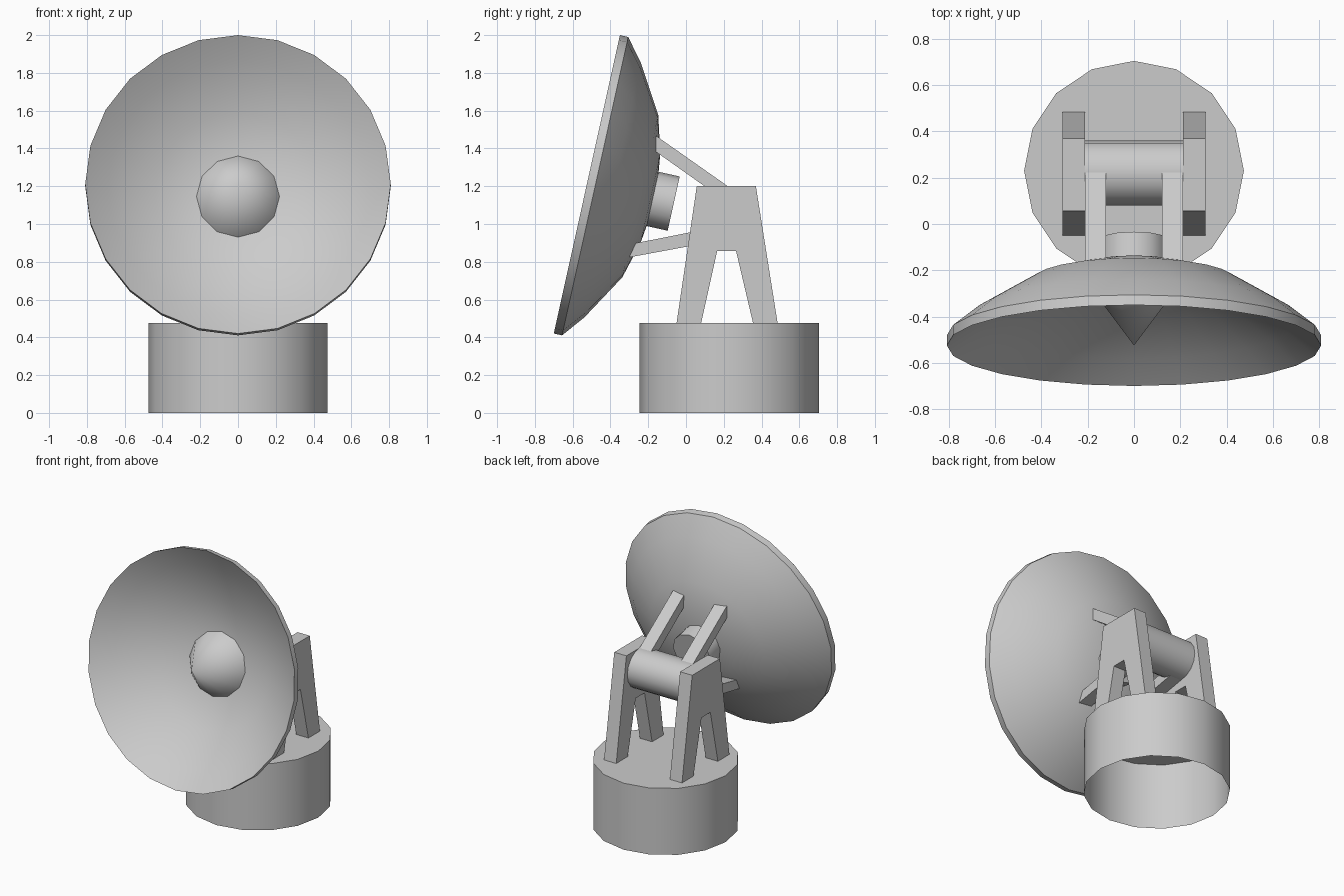
import bpy, bmesh, math
from mathutils import Matrix, Vector

cube = bpy.data.objects.get("Cube")
if cube:
    bpy.data.objects.remove(cube, do_unlink=True)

# One plain grey for the whole model
grey = bpy.data.materials.new("light_grey")
grey.use_nodes = True
COLOUR = (0.6, 0.6, 0.6, 1)
grey.diffuse_color = COLOUR
grey.node_tree.nodes["Principled BSDF"].inputs["Base Color"].default_value = COLOUR


def finish(name, bm, smooth):
    bmesh.ops.recalc_face_normals(bm, faces=bm.faces)
    mesh = bpy.data.meshes.new(name)
    bm.to_mesh(mesh)
    bm.free()
    mesh.materials.append(grey)
    obj = bpy.data.objects.new(name, mesh)
    bpy.context.collection.objects.link(obj)
    if smooth:
        bpy.ops.object.select_all(action='DESELECT')
        obj.select_set(True)
        bpy.context.view_layer.objects.active = obj
        bpy.ops.object.shade_smooth_by_angle(angle=math.radians(35))
    return obj


def lathe(name, profile, sides, matrix):
    """Turn a (radius, height) profile around local z."""
    bm = bmesh.new()
    verts = [bm.verts.new((r, 0, h)) for r, h in profile]
    edges = [bm.edges.new(pair) for pair in zip(verts, verts[1:])]
    bmesh.ops.spin(bm, geom=verts + edges, axis=(0, 0, 1), cent=(0, 0, 0),
                   angle=math.tau, steps=sides, use_merge=True)
    bmesh.ops.remove_doubles(bm, verts=bm.verts, dist=0.0005)
    bm.transform(matrix)
    return finish(name, bm, True)


def plate(name, outline, x0, x1):
    """Extrude a side outline of (y, z) points from x0 to x1."""
    bm = bmesh.new()
    face = bm.faces.new([bm.verts.new((x0, y, z)) for y, z in outline])
    new = bmesh.ops.extrude_face_region(bm, geom=[face])["geom"]
    bmesh.ops.translate(bm, vec=Vector((x1 - x0, 0, 0)),
                        verts=[v for v in new if isinstance(v, bmesh.types.BMVert)])
    return finish(name, bm, False)


# Base drum, open underneath
lathe("base_drum", [(0, 0.475), (0.475, 0.475), (0.475, 0)], 16,
      Matrix.Translation((0, 0.23, 0)))

# Tilted dish frame: local z runs from the rim plane out through the back
tilt = Matrix.Translation((0, -0.525, 1.21)) @ Matrix.Rotation(math.radians(-102.5), 4, 'X')

# Dish shell: inner bowl, rim band, outer bowl
bowl = [(0, 0.33), (0.24, 0.3), (0.44, 0.245), (0.69, 0.095), (0.809, 0)]
shell = bowl + [(r, h + 0.045) for r, h in reversed(bowl)]
lathe("dish", shell, 24, tilt)

# Feed cone in the bowl and hub on the back
lathe("feed_cone", [(0, 0), (0.22, 0.3)], 12, tilt)
lathe("rear_hub", [(0.147, 0.34), (0.147, 0.471), (0, 0.471)], 12, tilt)

# Axle between the legs
lathe("axle", [(0, -0.22), (0.14, -0.22), (0.14, 0.22), (0, 0.22)], 16,
      Matrix.Translation((0, 0.22, 1.06)) @ Matrix.Rotation(math.pi / 2, 4, 'Y'))

# Side outlines for the mirrored supports
leg = [(-0.05, 0.475), (0.057, 1.2), (0.37, 1.2), (0.485, 0.475),
       (0.355, 0.475), (0.265, 0.857), (0.165, 0.857), (0.08, 0.475)]
upper_strut = [(-0.17, 1.475), (0.25, 1.18), (0.19, 1.135), (-0.17, 1.39)]
lower_strut = [(-0.27, 0.898), (0.22, 0.995), (0.22, 0.92), (-0.32, 0.82)]

for side, s in (("left", 1), ("right", -1)):
    plate(side + "_leg", leg, s * 0.212, s * 0.308)
    plate(side + "_upper_strut", upper_strut, s * 0.12, s * 0.212)
    plate(side + "_lower_strut", lower_strut, s * 0.12, s * 0.212)
